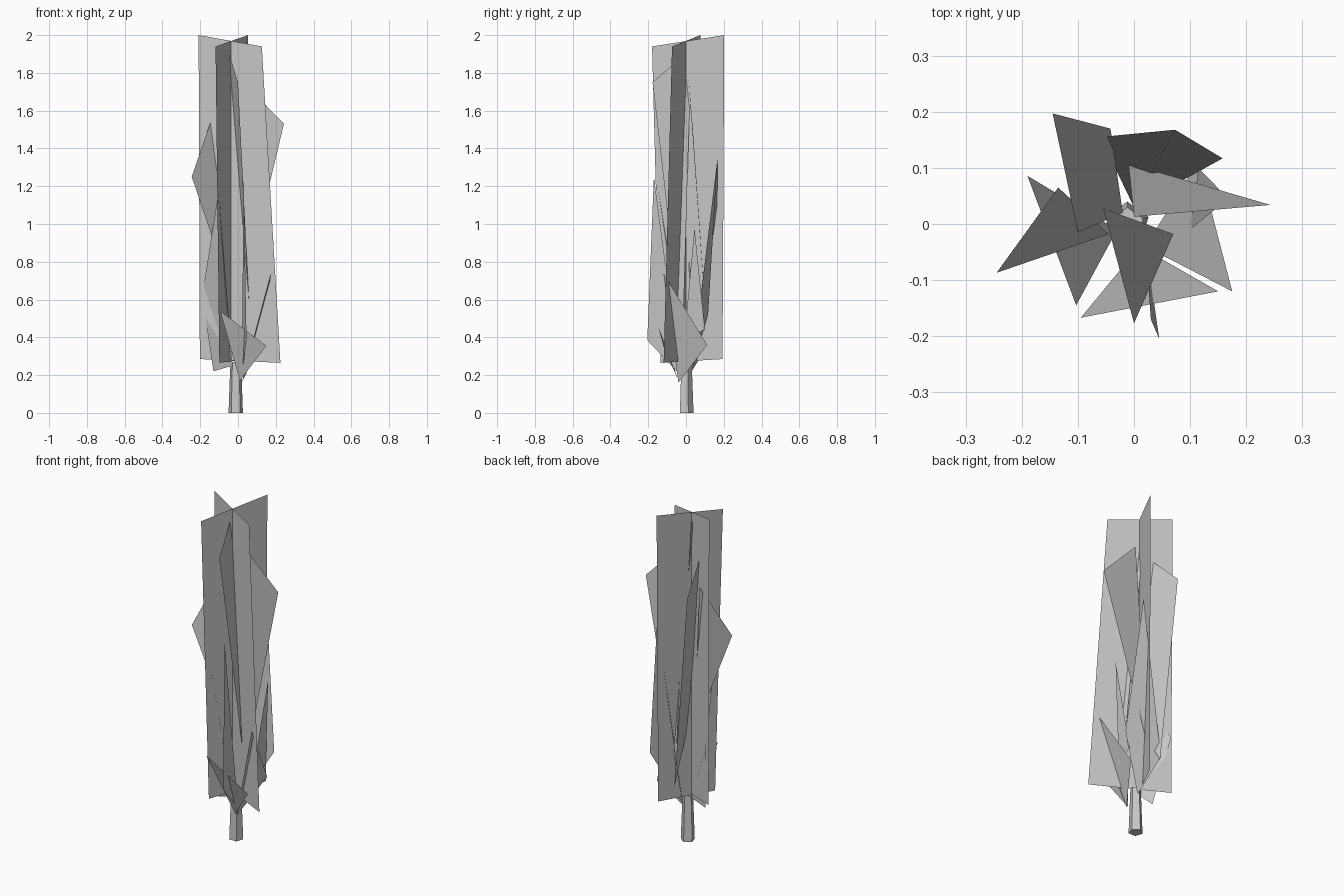
import bpy
import bmesh
from mathutils import Vector

if "Cube" in bpy.data.objects:
    bpy.data.objects.remove(bpy.data.objects["Cube"], do_unlink=True)

# One plain grey for the whole tree
grey = bpy.data.materials.new("plain_grey")
grey.use_nodes = True
colour = (0.58, 0.58, 0.58, 1)
grey.diffuse_color = colour
for node in grey.node_tree.nodes:
    if node.type == "BSDF_PRINCIPLED":
        node.inputs["Base Color"].default_value = colour


def finish(name, bm):
    """Turn a bmesh into a named, flat shaded object."""
    mesh = bpy.data.meshes.new(name)
    bm.to_mesh(mesh)
    bm.free()
    mesh.materials.append(grey)
    thing = bpy.data.objects.new(name, mesh)
    bpy.context.collection.objects.link(thing)
    return thing


def card(name, *corners):
    """A single sheet through the given corners."""
    bm = bmesh.new()
    bm.faces.new([bm.verts.new(Vector(corner)) for corner in corners])
    return finish(name, bm)


def upright_card(name, direction, low_start, low_end, high_end, high_start):
    """A vertical sheet through the crown axis; corners are (offset, height)."""
    axis = Vector((-0.038, 0, 0))
    along = Vector(direction).normalized()
    corners = []
    for offset, height in (low_start, low_end, high_end, high_start):
        corners.append(axis + along * offset + Vector((0, 0, height)))
    return card(name, *corners)


# Two tall crossed sheets forming the core of the crown
upright_card("crown_sheet_wide", (0.91, -0.41, 0),
             (-0.18, 0.285), (0.288, 0.265), (0.18, 1.94), (-0.187, 2.0))
upright_card("crown_sheet_cross", (0.41, 0.91, 0),
             (-0.148, 0.265), (0.212, 0.285), (0.222, 2.0), (-0.197, 1.94))

# Tapering foliage cards, each from a low root to a higher outer edge
card("foliage_east", (-0.01, 0.108, 0.47), (0.243, 0.034, 1.53), (0, 0.013, 1.78))
card("foliage_south", (0.07, -0.018, 0.36), (0, -0.177, 1.75), (-0.055, 0.028, 1.93))
card("foliage_low_front", (0.01, -0.04, 0.17), (0.15, -0.12, 0.355), (-0.095, -0.167, 0.54))
card("foliage_west", (-0.045, -0.018, 0.66), (-0.245, -0.087, 1.25), (-0.135, 0.065, 1.57))
card("foliage_south_west", (-0.03, -0.01, 0.25), (-0.13, 0, 0.22),
     (-0.19, 0.086, 0.62), (-0.103, -0.145, 1.17))
card("foliage_north_west", (-0.02, 0.02, 0.66), (-0.042, 0.17, 0.39),
     (-0.145, 0.197, 1.55), (-0.1, -0.015, 1.76))
card("foliage_north", (0, 0.03, 0.22), (0.158, 0.117, 0.52),
     (0.073, 0.168, 1.36), (-0.06, 0.155, 0.42))
card("foliage_south_east", (0.02, -0.04, 0.16), (0.175, -0.12, 0.74), (0.115, 0.112, 0.36))
card("foliage_inner_east", (0.1, -0.01, 0.39), (0.115, 0.1, 0.44), (0.168, 0.045, 0.98))
card("foliage_front_fin", (0.02, -0.03, 0.2), (0.045, -0.205, 0.385), (0.03, -0.17, 1.25))

# Short five-sided trunk
bm = bmesh.new()
bmesh.ops.create_cone(bm, cap_ends=True, segments=5,
                      radius1=0.04, radius2=0.03, depth=0.27)
bmesh.ops.translate(bm, vec=(-0.012, 0, 0.135), verts=bm.verts)
finish("trunk", bm)
